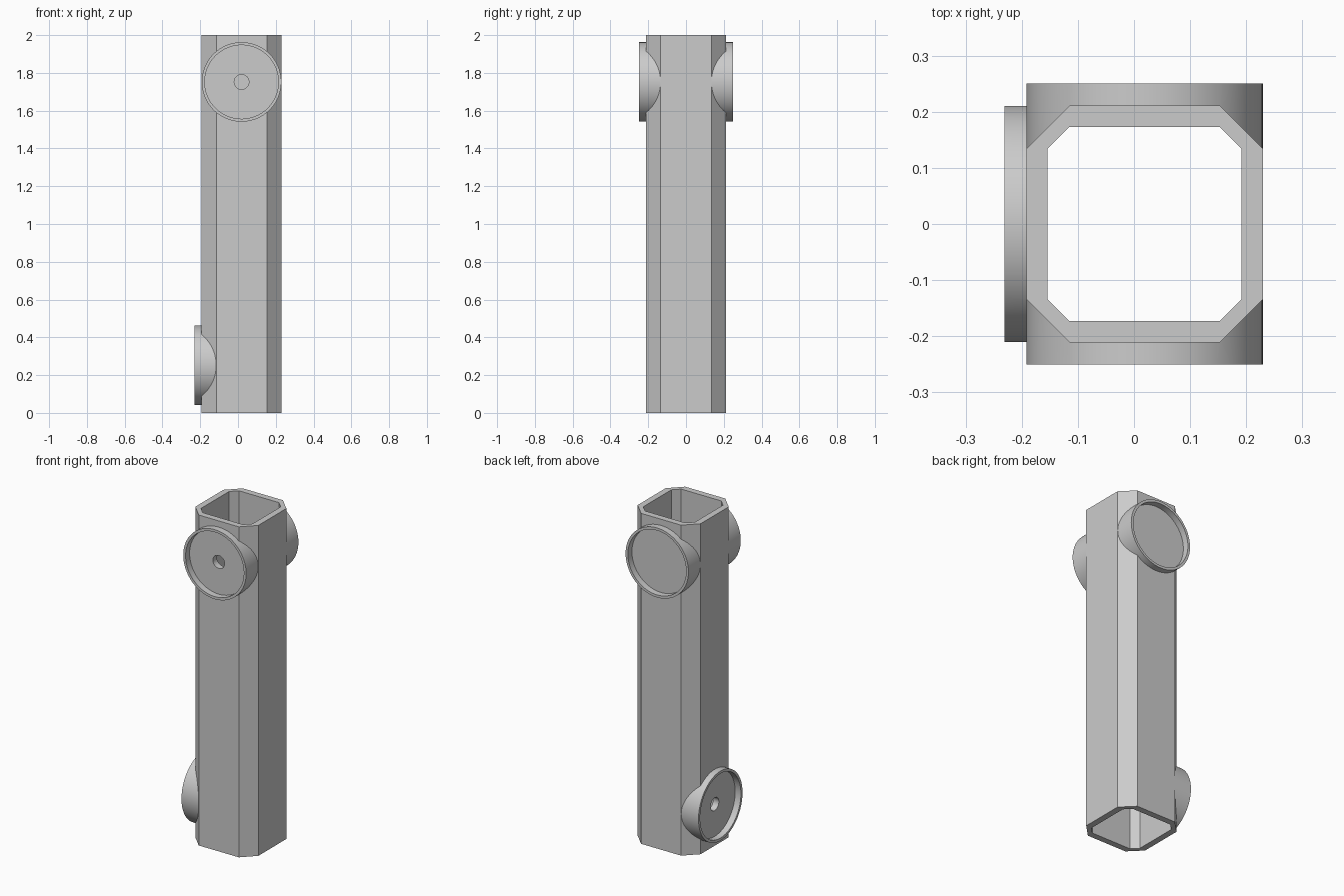
import bpy, bmesh, math
from mathutils import Matrix, Vector

cube = bpy.data.objects.get("Cube")
if cube:
    bpy.data.objects.remove(cube, do_unlink=True)

CX = 0.019       # tube axis, offset by the side socket
HALF = 0.211     # half width of the tube
WALL = 0.038
LIP = 0.039      # how far a socket stands out from the tube

gray = bpy.data.materials.new("plain_gray")
gray.use_nodes = True
color = (0.6, 0.6, 0.6, 1)
gray.diffuse_color = color
gray.node_tree.nodes["Principled BSDF"].inputs["Base Color"].default_value = color


def finish(name, bm):
    bmesh.ops.recalc_face_normals(bm, faces=bm.faces)
    mesh = bpy.data.meshes.new(name)
    bm.to_mesh(mesh)
    bm.free()
    mesh.materials.append(gray)
    obj = bpy.data.objects.new(name, mesh)
    bpy.context.collection.objects.link(obj)
    return obj


def prism(name, half, chamfer, z0, z1):
    """Square column with chamfered corners."""
    c = half - chamfer
    outline = [(half, -c), (half, c), (c, half), (-c, half),
               (-half, c), (-half, -c), (-c, -half), (c, -half)]
    bm = bmesh.new()
    face = bm.faces.new([bm.verts.new((CX + x, y, z0)) for x, y in outline])
    ext = bmesh.ops.extrude_face_region(bm, geom=[face])
    top = [v for v in ext["geom"] if isinstance(v, bmesh.types.BMVert)]
    bmesh.ops.translate(bm, verts=top, vec=(0, 0, z1 - z0))
    return finish(name, bm)


def disc(name, direction, z, radius, start, end, sides=96):
    """Cylinder along direction, between two distances from the tube axis."""
    d = Vector(direction)
    bm = bmesh.new()
    place = (Matrix.Translation(Vector((CX, 0, z)) + d * (start + end) / 2)
             @ d.to_track_quat('Z', 'Y').to_matrix().to_4x4())
    bmesh.ops.create_cone(bm, cap_ends=True, segments=sides, radius1=radius,
                          radius2=radius, depth=end - start, matrix=place)
    return finish(name, bm)


def boolean(target, other, operation):
    mod = target.modifiers.new(operation.lower(), 'BOOLEAN')
    mod.operation = operation
    mod.solver = 'EXACT'
    mod.object = other
    bpy.context.view_layer.objects.active = target
    bpy.ops.object.modifier_apply(modifier=mod.name)
    bpy.data.objects.remove(other, do_unlink=True)


# Solid column, then sockets, then all hollows
tube = prism("square_tube", HALF, 0.077, 0, 2)
sockets = [("front", (0, -1, 0), 1.752, True),
           ("back", (0, 1, 0), 1.752, False),
           ("right", (-1, 0, 0), 0.252, True)]
for side, way, z, _ in sockets:
    boolean(tube, disc(side + "_socket", way, z, HALF - 0.0005, 0.1, HALF + LIP), 'UNION')

boolean(tube, prism("bore", HALF - WALL, 0.039, -0.1, 2.1), 'DIFFERENCE')

for side, way, z, drilled in sockets:
    boolean(tube, disc(side + "_recess", way, z, 0.195, HALF + 0.0005, 0.4), 'DIFFERENCE')
    if drilled:
        boolean(tube, disc(side + "_hole", way, z, 0.039, 0.1, 0.4, 48), 'DIFFERENCE')

# Round surfaces smooth, all corners sharp
bpy.ops.object.select_all(action='DESELECT')
tube.select_set(True)
bpy.context.view_layer.objects.active = tube
bpy.ops.object.shade_smooth_by_angle(angle=math.radians(25))
